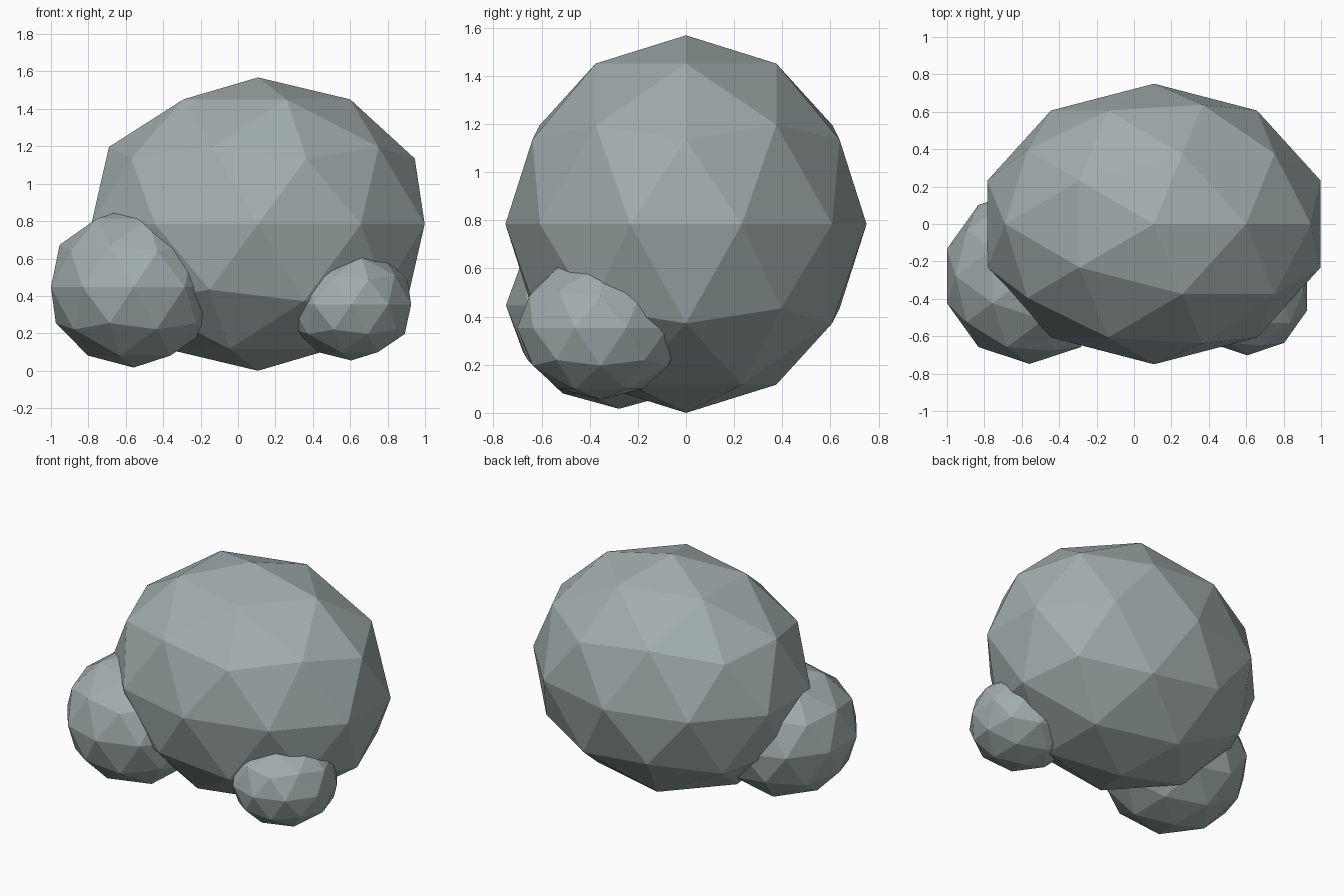
import bpy

if "Cube" in bpy.data.objects:
    bpy.data.objects.remove(bpy.data.objects["Cube"])

# One flat grey-green stone colour
stone = bpy.data.materials.new("grey stone")
stone.diffuse_color = (0.36, 0.42, 0.42, 1.0)
stone.use_nodes = True
stone.node_tree.nodes["Principled BSDF"].inputs["Base Color"].default_value = stone.diffuse_color


def boulder(name, center, radii):
    """Low-poly stone: a flat-shaded icosphere stretched along its axes."""
    bpy.ops.mesh.primitive_ico_sphere_add(subdivisions=2, radius=1.0, location=center)
    obj = bpy.context.object
    obj.name = name
    obj.scale = radii
    bpy.ops.object.transform_apply(location=False, rotation=False, scale=True)
    obj.data.materials.append(stone)
    return obj


# Main rock with two smaller ones sunk into its front corners
boulder("large_rock", (0.107, 0.0, 0.784), (0.937, 0.75, 0.784))
boulder("medium_rock_left", (-0.558, -0.278, 0.447), (0.465, 0.47, 0.43))
boulder("small_rock_right", (0.605, -0.355, 0.353), (0.337, 0.347, 0.298))
